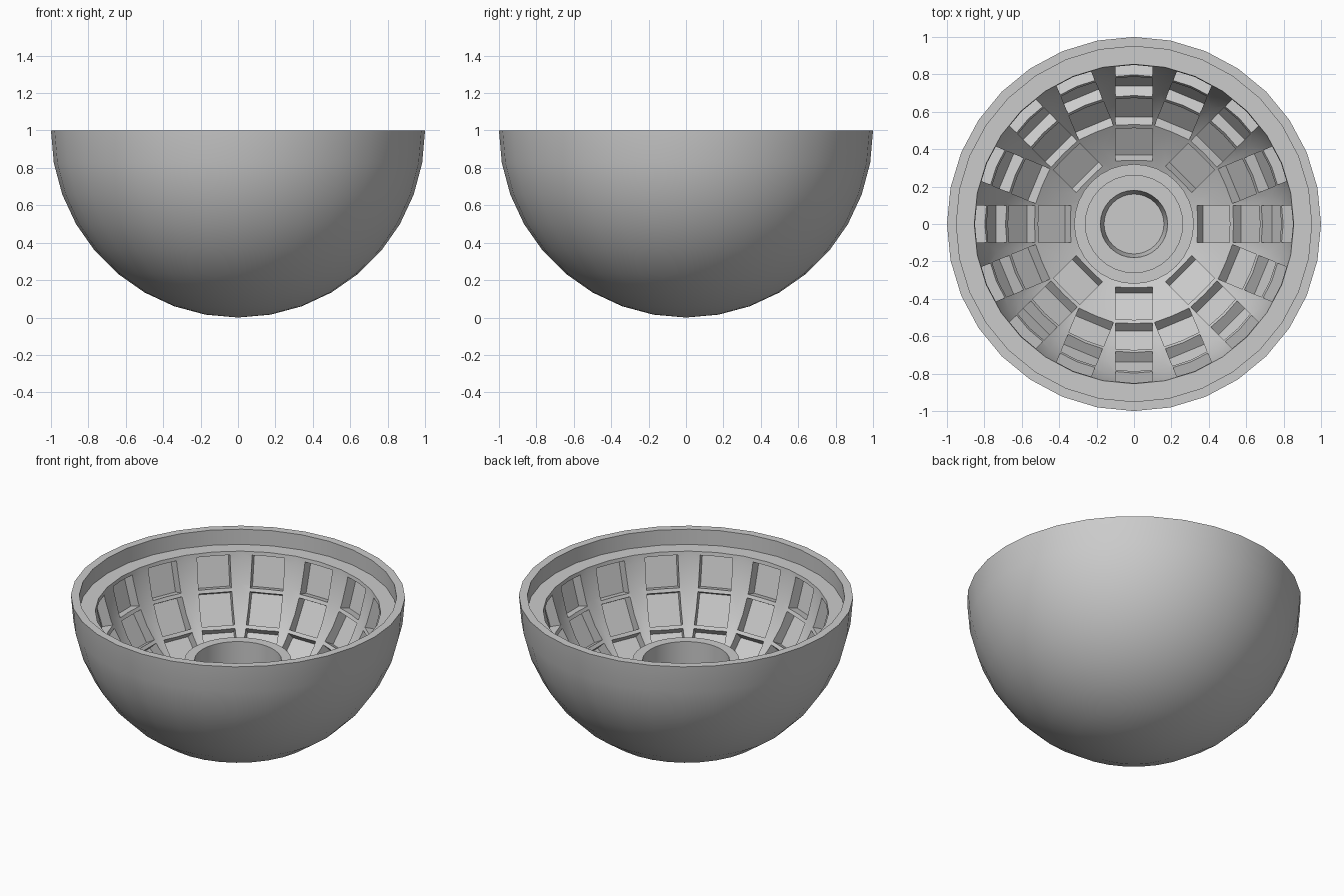
import bpy, bmesh
from math import sin, cos, radians, acos, asin, degrees
from mathutils import Matrix, Vector

if "Cube" in bpy.data.objects:
    bpy.data.objects.remove(bpy.data.objects["Cube"])

SEGMENTS = 32
INNER = 0.86          # radius of the hollow
POCKET = 0.2          # pocket width and height
LEDGE_Z = 0.9
HUB_R = 0.32

grey = bpy.data.materials.new("matte_grey")
grey.use_nodes = True
colour = (0.6, 0.6, 0.6, 1)
grey.diffuse_color = colour
grey.node_tree.nodes["Principled BSDF"].inputs["Base Color"].default_value = colour


def add_object(name, bm):
    bmesh.ops.recalc_face_normals(bm, faces=bm.faces)
    mesh = bpy.data.meshes.new(name)
    bm.to_mesh(mesh)
    bm.free()
    mesh.materials.append(grey)
    obj = bpy.data.objects.new(name, mesh)
    bpy.context.collection.objects.link(obj)
    return obj


def lathe(name, profile):
    """Spin an (r, z) profile, closed on the axis, around z."""
    bm = bmesh.new()
    verts = [bm.verts.new((r, 0, z)) for r, z in profile]
    edges = [bm.edges.new(pair) for pair in zip(verts, verts[1:])]
    bmesh.ops.spin(bm, geom=verts + edges, cent=(0, 0, 0), axis=(0, 0, 1),
                   angle=radians(360), steps=SEGMENTS, use_merge=True)
    bmesh.ops.remove_doubles(bm, verts=bm.verts, dist=1e-4)
    return add_object(name, bm)


def arc(radius, angles):
    return [(radius * cos(radians(a)), 1 - radius * sin(radians(a))) for a in angles]


# Bowl section: outer hemisphere, rim, stepped ledge, hollow, hub with stepped bore
outer = [(0, 0)] + arc(1, range(80, -1, -10))
rim = [(0.95, 1), (0.95, LEDGE_Z)]
top_angle = degrees(asin((1 - LEDGE_Z) / INNER))
hub_angle = degrees(acos(HUB_R / INNER))
hollow = arc(INNER, [top_angle, *range(10, 61, 10), hub_angle])
hub = [(HUB_R, 0.58), (0.26, 0.58), (0.26, 0.3),
       (0.18, 0.3), (0.16, 0.2), (0, 0.2)]
bowl = lathe("bowl_shell", outer + rim + hollow + hub)

# Square pockets pointing outward from the centre of the hollow
bm = bmesh.new()
near, far = 0.82, 0.91
for tilt, count in ((15, 16), (30, 16), (45, 16), (60, 8)):
    for i in range(count):
        turn = (Matrix.Translation((0, 0, 1))
                @ Matrix.Rotation(radians(360 * i / count), 4, "Z")
                @ Matrix.Rotation(radians(tilt), 4, "Y"))
        place = Matrix.Translation(((near + far) / 2, 0, 0))
        size = Matrix.Diagonal(Vector((far - near, POCKET, POCKET, 1)))
        bmesh.ops.create_cube(bm, size=1, matrix=turn @ place @ size)
cutter = add_object("pocket_cutter", bm)
cutter.hide_render = True

cut = bowl.modifiers.new("pockets", "BOOLEAN")
cut.operation = "DIFFERENCE"
cut.solver = "EXACT"
cut.object = cutter

# Bake the cut, drop the cutter, then smooth the round surfaces
graph = bpy.context.evaluated_depsgraph_get()
bowl.data = bpy.data.meshes.new_from_object(bowl.evaluated_get(graph))
bowl.modifiers.clear()
bpy.data.objects.remove(cutter)
for obj in bpy.context.selected_objects:
    obj.select_set(False)
bpy.context.view_layer.objects.active = bowl
bowl.select_set(True)
bpy.ops.object.shade_smooth_by_angle(angle=radians(30))
